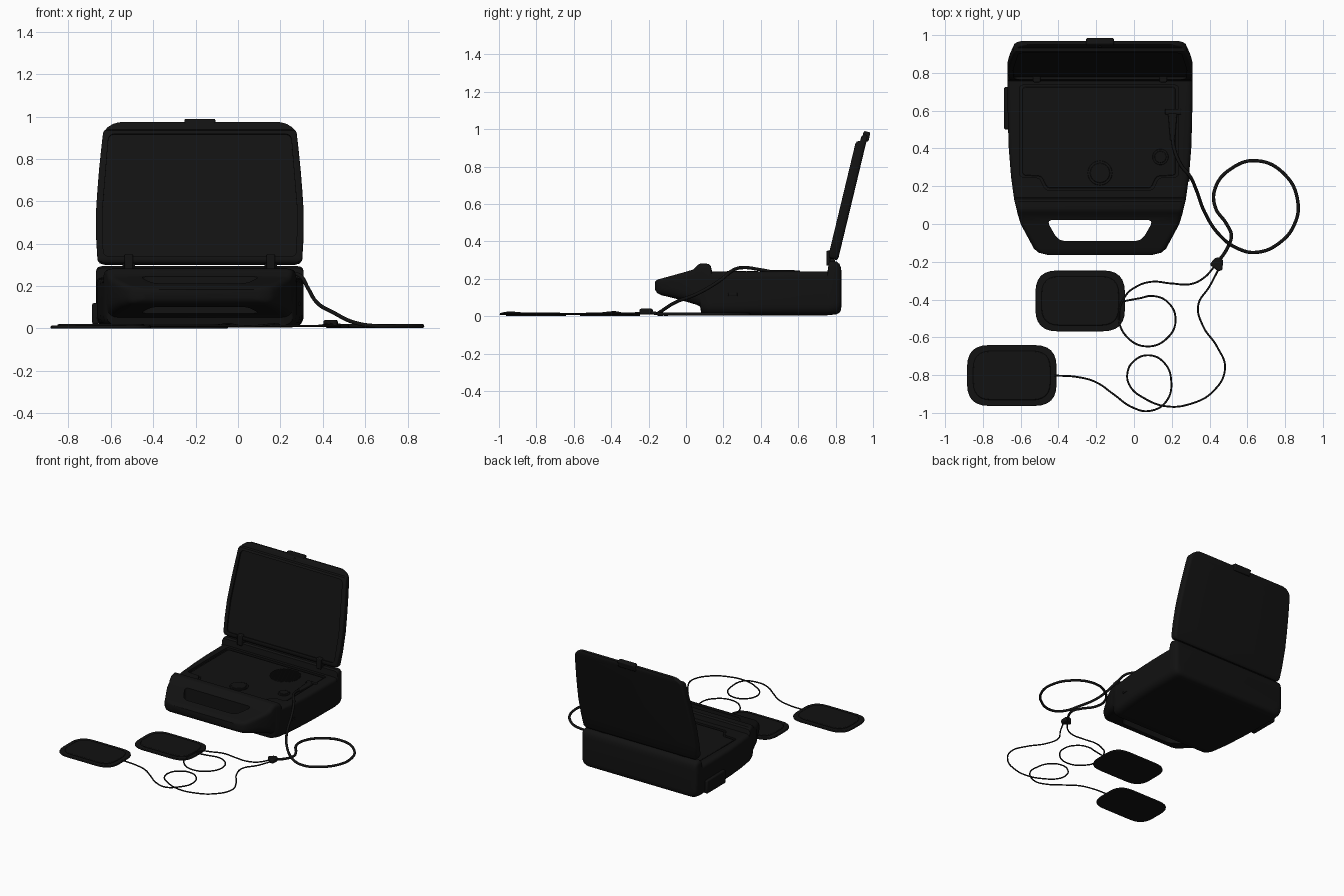
import bpy, bmesh, math
from mathutils import Vector, Matrix

CX = -0.18  # centre line of the case
mat = bpy.data.materials.new("black_plastic")
mat.diffuse_color = (0.006, 0.006, 0.006, 1)


def finish(name, bm, bevel=0.0, smooth=True):
    bmesh.ops.recalc_face_normals(bm, faces=bm.faces)
    me = bpy.data.meshes.new(name)
    bm.to_mesh(me)
    bm.free()
    ob = bpy.data.objects.new(name, me)
    bpy.context.collection.objects.link(ob)
    me.materials.append(mat)
    if bevel:
        m = ob.modifiers.new("bevel", 'BEVEL')
        m.width, m.segments, m.limit_method = bevel, 2, 'ANGLE'
        m.angle_limit = math.radians(40)
    if smooth:
        bpy.ops.object.select_all(action='DESELECT')
        ob.select_set(True)
        bpy.context.view_layer.objects.active = ob
        bpy.ops.object.shade_smooth_by_angle(angle=math.radians(35))
    return ob


def rounded(pts, radii, n=6):
    """Round the corners of a polygon with quadratic arcs."""
    out = []
    if not isinstance(radii, (list, tuple)):
        radii = [radii] * len(pts)
    for i, r in enumerate(radii):
        p, a, b = (Vector(pts[k % len(pts)]) for k in (i, i - 1, i + 1))
        s, e = p + (a - p).normalized() * r, p + (b - p).normalized() * r
        c = p * 0.12 + (s + e) * 0.44 if n == 1 else p
        for k in range(n + 1):
            t = k / n
            out.append(s * (1 - t) ** 2 + c * 2 * t * (1 - t) + e * t * t)
    return out


def plate(name, pts, z0, z1, bevel=0.0, r=0.0):
    bm = bmesh.new()
    pts = rounded(pts, r) if r else pts
    f = bm.faces.new([bm.verts.new((p[0], p[1], z0)) for p in pts])
    g = bmesh.ops.extrude_face_region(bm, geom=[f])
    bmesh.ops.translate(bm, vec=(0, 0, z1 - z0),
                        verts=[v for v in g['geom'] if isinstance(v, bmesh.types.BMVert)])
    return finish(name, bm, bevel)


def rect(x0, x1, y0, y1):
    return [(x0, y0), (x1, y0), (x1, y1), (x0, y1)]


def loft(name, sections, rb, rt):
    """Loft rounded cross sections (y, half width, bottom, top) along y."""
    bm, rings = bmesh.new(), []
    for y, w, b, t in sections:
        h = (t - b) * 0.45
        lo, hi = min(rb, h), min(rt, h)
        ring = rounded([(-w, b), (w, b), (w, t), (-w, t)], [lo, lo, hi, hi], 5)
        rings.append([bm.verts.new((CX + p.x, y, p.y)) for p in ring])
    for a, b in zip(rings, rings[1:]):
        for i in range(len(a)):
            j = (i + 1) % len(a)
            bm.faces.new((a[i], a[j], b[j], b[i]))
    bm.faces.new(rings[0])
    bm.faces.new(rings[-1])
    return finish(name, bm)


def cylinder(name, loc, r, h, axis='Z', bevel=0.0, seg=40):
    bm = bmesh.new()
    rot = Matrix.Rotation(math.pi / 2, 4, 'Y') if axis == 'X' else Matrix()
    bmesh.ops.create_cone(bm, cap_ends=True, segments=seg, radius1=r, radius2=r, depth=h,
                          matrix=Matrix.Translation(loc) @ rot)
    return finish(name, bm, bevel)


def cut(ob, cutter):
    m = ob.modifiers.new("cut", 'BOOLEAN')
    m.operation, m.object, m.solver = 'DIFFERENCE', cutter, 'EXACT'
    bpy.ops.object.select_all(action='DESELECT')
    bpy.context.view_layer.objects.active = ob
    ob.select_set(True)
    bpy.ops.object.modifier_apply(modifier=m.name)
    bpy.data.objects.remove(cutter)
    bpy.ops.object.shade_smooth_by_angle(angle=math.radians(35))


def cable(name, pts, r, z=0.012):
    cu = bpy.data.curves.new(name, 'CURVE')
    cu.dimensions, cu.bevel_depth, cu.bevel_resolution = '3D', r, 3
    cu.resolution_u, cu.use_fill_caps = 8, True
    sp = cu.splines.new('BEZIER')
    sp.bezier_points.add(len(pts) - 1)
    for bp, p in zip(sp.bezier_points, pts):
        bp.co = (p[0], p[1], p[2] if len(p) > 2 else z)
        bp.handle_left_type = bp.handle_right_type = 'AUTO'
    ob = bpy.data.objects.new(name, cu)
    bpy.context.collection.objects.link(ob)
    cu.materials.append(mat)
    bpy.ops.object.select_all(action='DESELECT')
    bpy.context.view_layer.objects.active = ob
    ob.select_set(True)
    bpy.ops.object.convert(target='MESH')


# Case: wedge-shaped handle, front ridge, flat deck, raised hinge wall
body = loft("case_body", [
    (-0.165, 0.27, 0.14, 0.185), (-0.152, 0.325, 0.122, 0.196), (-0.13, 0.35, 0.112, 0.202),
    (-0.06, 0.388, 0.095, 0.221), (0.0, 0.42, 0.078, 0.238), (0.04, 0.432, 0.066, 0.25),
    (0.06, 0.438, 0.06, 0.272), (0.075, 0.441, 0.052, 0.281), (0.082, 0.443, 0.014, 0.282),
    (0.12, 0.452, 0.007, 0.28), (0.132, 0.455, 0.006, 0.27), (0.14, 0.456, 0.006, 0.238),
    (0.25, 0.471, 0.005, 0.238), (0.4, 0.483, 0.005, 0.238), (0.55, 0.488, 0.005, 0.24),
    (0.757, 0.49, 0.005, 0.24), (0.763, 0.49, 0.006, 0.285), (0.775, 0.49, 0.007, 0.294),
    (0.805, 0.488, 0.01, 0.292), (0.82, 0.483, 0.018, 0.28), (0.828, 0.474, 0.032, 0.262),
    (0.831, 0.455, 0.055, 0.24)], 0.06, 0.03)
cut(body, plate("grip_cutter", [(-0.40, -0.09), (0.04, -0.09), (0.105, 0.022), (-0.465, 0.022)],
                -0.1, 0.5, r=0.04))
panel = [(-0.47, 0.18), (0.10, 0.18), (0.13, 0.245), (0.235, 0.25), (0.235, 0.735),
         (-0.605, 0.735), (-0.605, 0.25), (-0.50, 0.245)]
cut(body, plate("deck_cutter", panel, 0.222, 0.4, r=0.02))

# Control panel fitted in the recess, with speaker, dial and button
mid = Vector((-0.185, 0.47))
plate("control_panel", [mid + (Vector(p) - mid) * 0.965 for p in panel], 0.215, 0.231, 0.004, 0.02)
cylinder("speaker_plate", (-0.02, 0.6, 0.23), 0.108, 0.006)
for i in range(-6, 7):
    y = i * 0.0155
    w = math.sqrt(0.105 ** 2 - y * y)
    plate("speaker_slat", rect(-0.02 - w, -0.02 + w, 0.596 + y, 0.604 + y), 0.231, 0.237)
cylinder("shock_button_ring", (CX, 0.27, 0.232), 0.065, 0.012, bevel=0.003)
cylinder("shock_button", (CX, 0.27, 0.236), 0.052, 0.012, bevel=0.004)
cylinder("power_button_ring", (0.14, 0.355, 0.232), 0.042, 0.012, bevel=0.003)
cylinder("power_button", (0.14, 0.355, 0.236), 0.031, 0.012, bevel=0.003)
plate("connector_socket", rect(0.165, 0.25, 0.58, 0.61), 0.225, 0.244, 0.004)
plate("connector_plug", [(0.192, 0.44), (0.216, 0.44), (0.228, 0.585), (0.18, 0.585)],
      0.226, 0.246, 0.005)

# Side fittings
plate("side_catch", rect(-0.688, -0.655, 0.50, 0.725), 0.02, 0.12, 0.008)
plate("side_port", rect(0.27, 0.2945, 0.225, 0.275), 0.108, 0.124, 0.002)
for x in (-0.515, 0.155):
    cylinder("hinge_pin", (x, 0.782, 0.297), 0.014, 0.06, 'X', 0.002, 20)
    plate("hinge_arm", rect(x - 0.02, x + 0.02, 0.75, 0.79), 0.27, 0.35, 0.006)

# Open lid, modelled flat (y along the lid, z thickness) then tilted up
lid = loft("lid", [
    (0.0, 0.455, 0.008, 0.044), (0.006, 0.473, 0.003, 0.051), (0.02, 0.483, 0, 0.055),
    (0.12, 0.489, 0, 0.055), (0.25, 0.49, 0, 0.055), (0.36, 0.483, 0, 0.055),
    (0.46, 0.475, 0, 0.055), (0.56, 0.465, 0, 0.055), (0.63, 0.457, 0, 0.055),
    (0.642, 0.453, 0, 0.05), (0.65, 0.448, 0, 0.034), (0.665, 0.435, 0, 0.03),
    (0.68, 0.413, 0.001, 0.028), (0.689, 0.385, 0.005, 0.022)], 0.02, 0.012)
cut(lid, plate("lid_cutter", [(CX - 0.455, 0.03), (CX + 0.455, 0.03), (CX + 0.46, 0.25),
                              (CX + 0.43, 0.625), (CX - 0.43, 0.625), (CX - 0.46, 0.25)],
               0.043, 0.2, r=0.03))
latch = plate("lid_latch", rect(CX - 0.073, CX + 0.073, 0.655, 0.706), -0.01, 0.027, 0.007)
screw = cylinder("lid_screw", (CX, 0.664, 0.03), 0.011, 0.006, seg=20)
tilt = Matrix.Translation((0, 0.812, 0.298)) @ Matrix.Rotation(math.radians(76.5), 4, 'X')
for ob in (lid, latch, screw):
    ob.matrix_world = tilt

# Electrode pads with a raised centre
for x, y in ((-0.285, -0.407), (-0.647, -0.802)):
    plate("electrode_pad", rect(x - 0.237, x + 0.237, y - 0.161, y + 0.161), 0, 0.013, 0.004, 0.115)
    plate("pad_backing", rect(x - 0.205, x + 0.205, y - 0.13, y + 0.13), 0.01, 0.02, 0.006, 0.095)

# Main cable: over the rim, round one loop, into the splitter
cable("main_cable", [
    (0.204, 0.46, 0.237), (0.215, 0.39, 0.25), (0.25, 0.31, 0.26), (0.295, 0.255, 0.248),
    (0.33, 0.18, 0.19), (0.375, 0.06, 0.12), (0.45, -0.055, 0.075), (0.55, -0.13, 0.028),
    (0.65, -0.15), (0.77, -0.1), (0.85, 0.0), (0.867, 0.12), (0.80, 0.26), (0.65, 0.335),
    (0.51, 0.29), (0.43, 0.19), (0.43, 0.09), (0.49, -0.0), (0.515, -0.06), (0.49, -0.135),
    (0.445, -0.2, 0.022)], 0.009)
plate("cable_splitter", [(0.40, -0.215), (0.445, -0.25), (0.468, -0.245), (0.472, -0.19),
                         (0.452, -0.176), (0.428, -0.18)], 0.008, 0.04, 0.008)
# Two thin leads, each with one loop
cable("near_lead", [
    (0.43, -0.22, 0.02), (0.37, -0.285), (0.3, -0.318), (0.2, -0.315), (0.09, -0.306),
    (0.01, -0.333), (-0.045, -0.38, 0.022), (-0.08, -0.49), (-0.04, -0.595), (0.07, -0.648),
    (0.18, -0.6), (0.22, -0.505), (0.18, -0.415), (0.1, -0.381), (0.03, -0.393),
    (-0.06, -0.41)], 0.005)
cable("far_lead", [
    (0.45, -0.235, 0.02), (0.40, -0.33), (0.34, -0.43), (0.365, -0.54), (0.44, -0.65),
    (0.482, -0.765), (0.42, -0.885), (0.3, -0.952), (0.17, -0.965), (0.05, -0.92),
    (-0.02, -0.86), (-0.035, -0.79), (0.0, -0.725), (0.08, -0.695), (0.16, -0.735),
    (0.197, -0.83), (0.17, -0.94, 0.02), (0.08, -0.99), (-0.01, -0.97), (-0.11, -0.9),
    (-0.2, -0.838), (-0.3, -0.81), (-0.42, -0.802)], 0.005)
